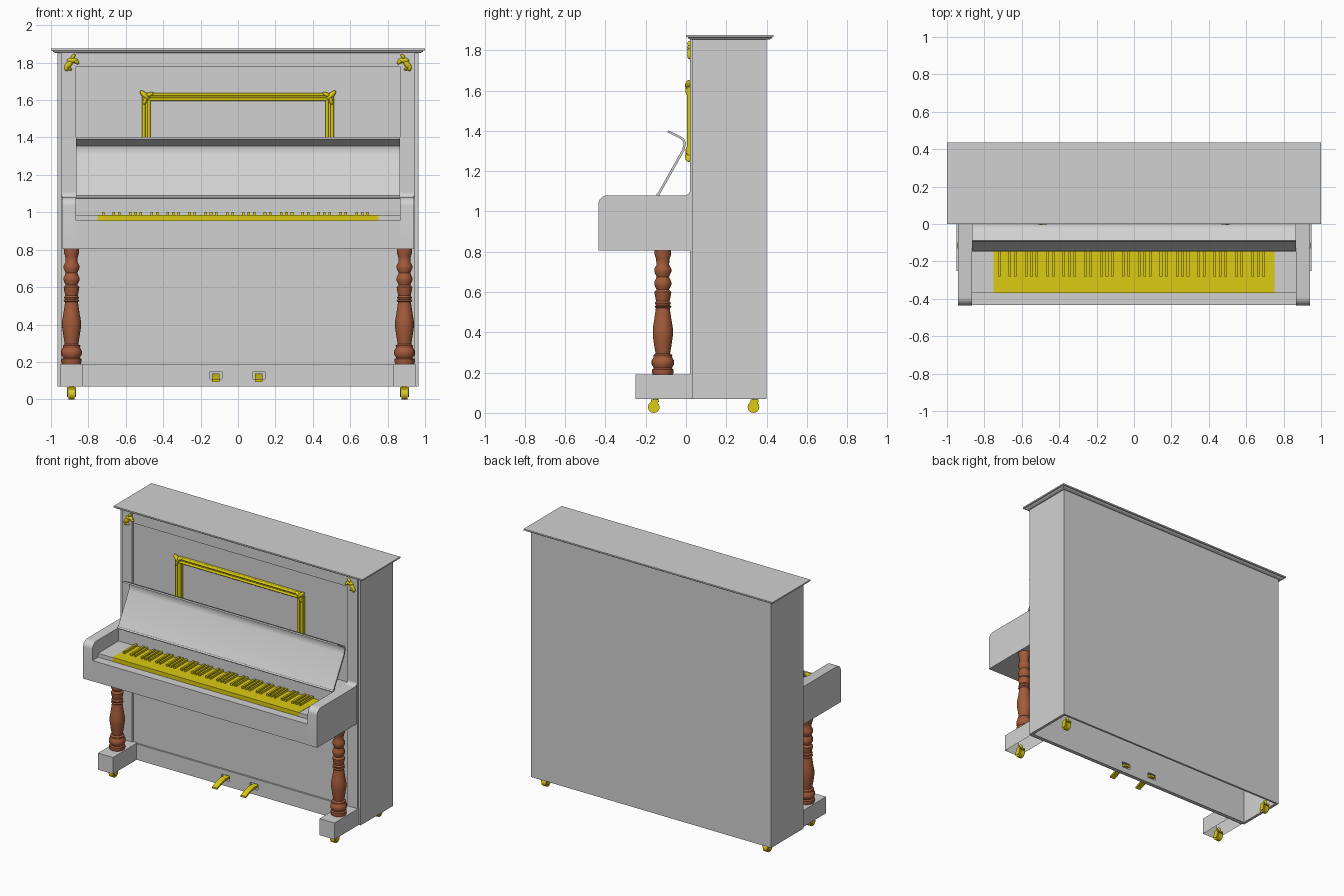
import bpy, bmesh, math
from mathutils import Matrix, Vector

if "Cube" in bpy.data.objects:
    bpy.data.objects.remove(bpy.data.objects["Cube"], do_unlink=True)


def material(name, rgb):
    m = bpy.data.materials.new(name)
    m.use_nodes = True
    m.diffuse_color = (*rgb, 1)
    m.node_tree.nodes["Principled BSDF"].inputs["Base Color"].default_value = (*rgb, 1)
    return m


GREY = material("pale_grey_paint", (0.64, 0.64, 0.64))
BRASS = material("yellow_brass", (0.72, 0.6, 0.006))
WOOD = material("red_brown_wood", (0.37, 0.105, 0.043))


def finish(name, bm, mat, smooth=False):
    bmesh.ops.recalc_face_normals(bm, faces=bm.faces)
    me = bpy.data.meshes.new(name)
    bm.to_mesh(me)
    bm.free()
    me.materials.append(mat)
    if smooth:
        me.shade_smooth()
        me.set_sharp_from_angle(angle=math.radians(35))
    ob = bpy.data.objects.new(name, me)
    bpy.context.collection.objects.link(ob)
    return ob


def add_box(bm, x, y, z):
    lo, hi = Vector((x[0], y[0], z[0])), Vector((x[1], y[1], z[1]))
    m = Matrix.Translation((lo + hi) / 2) @ Matrix.Diagonal((*(hi - lo), 1))
    return bmesh.ops.create_cube(bm, size=1, matrix=m)["verts"]


def box(name, x, y, z, mat=GREY):
    bm = bmesh.new()
    add_box(bm, x, y, z)
    return finish(name, bm, mat)


def add_rod(bm, a, b, r, seg=12):
    a, b = Vector(a), Vector(b)
    rot = (b - a).to_track_quat("Z", "Y").to_matrix().to_4x4()
    bmesh.ops.create_cone(bm, cap_ends=True, segments=seg, radius1=r, radius2=r,
                          depth=(b - a).length, matrix=Matrix.Translation((a + b) / 2) @ rot)


def add_leaf(bm, x, y, z, length, width, angle, depth=0.014):
    # flattened ellipsoid lying in the front plane
    m = (Matrix.Translation((x, y, z)) @ Matrix.Rotation(-math.radians(angle), 4, "Y")
         @ Matrix.Diagonal((length, depth, width, 1)))
    bmesh.ops.create_uvsphere(bm, u_segments=12, v_segments=8, radius=1, matrix=m)


def prism(name, outline, x0, x1, mat=GREY, smooth=True):
    # side outline of (y, z) points extruded along x
    bm = bmesh.new()
    f = bm.faces.new([bm.verts.new((x0, y, z)) for y, z in outline])
    ext = bmesh.ops.extrude_face_region(bm, geom=[f])["geom"]
    bmesh.ops.translate(bm, vec=(x1 - x0, 0, 0),
                        verts=[v for v in ext if isinstance(v, bmesh.types.BMVert)])
    return finish(name, bm, mat, smooth)


def arc(cy, cz, r, a0, a1, n=6):
    steps = [math.radians(a0 + (a1 - a0) * i / n) for i in range(n + 1)]
    return [(cy + r * math.cos(a), cz + r * math.sin(a)) for a in steps]


SIDES = (("left", 1), ("right", -1))

# Case, open underneath
box("back_panel", (-0.965, 0.965), (0.385, 0.4), (0.07, 1.857))
box("front_panel", (-0.87, 0.87), (0.035, 0.05), (0.18, 1.79))
box("top_rail", (-0.87, 0.87), (0.024, 0.05), (1.78, 1.857))
bm = bmesh.new()
add_box(bm, (-0.87, 0.87), (0.022, 0.05), (0.15, 0.185))
add_box(bm, (-0.87, 0.87), (0.022, 0.05), (0.07, 0.11))
for x in ((-0.87, -0.15), (-0.085, 0.08), (0.145, 0.87)):
    add_box(bm, x, (0.022, 0.05), (0.11, 0.15))
finish("base_rail", bm, GREY)
for side, s in SIDES:
    box(side + "_case_side", sorted((s * 0.945, s * 0.965)), (0.03, 0.39), (0.07, 1.857))
    box(side + "_front_post", sorted((s * 0.865, s * 0.946)), (0.02, 0.05), (0.07, 1.857))

# Lid with a moulded edge
lid_edge = [(0.022, 1.853), (0.012, 1.858), (0.008, 1.864), (0, 1.866), (0, 1.876)]
bm = bmesh.new()
rings = []
for d, z in lid_edge:
    rings.append([bm.verts.new(p) for p in (
        (-1 + d, d, z), (1 - d, d, z), (1 - d, 0.435 - d, z), (-1 + d, 0.435 - d, z))])
for a, b in zip(rings, rings[1:]):
    for i in range(4):
        bm.faces.new((a[i], a[(i + 1) % 4], b[(i + 1) % 4], b[i]))
bm.faces.new(rings[0])
bm.faces.new(rings[-1])
finish("lid", bm, GREY)

# Key bed, end cheeks and key blocks
box("key_bed", (-0.866, 0.866), (-0.434, 0.03), (0.805, 0.955))
box("key_back_rail", (-0.866, 0.866), (-0.135, 0.035), (0.95, 1.08))
cheek = ([(-0.435, 0.805)] + arc(-0.39, 1.035, 0.045, 180, 90)
         + arc(-0.005, 1.105, 0.025, 270, 360) + [(0.03, 1.105), (0.03, 0.805)])
for side, s in SIDES:
    prism(side + "_cheek", cheek, s * 0.865, s * 0.94)
    box(side + "_key_block", sorted((s * 0.75, s * 0.866)), (-0.37, -0.13), (0.95, 0.983))

# Keyboard
box("natural_keys", (-0.75, 0.75), (-0.37, -0.13), (0.953, 0.985), BRASS)
bm = bmesh.new()
pitch = 1.5 / 52
for i in range(51):
    if "ABCDEFG"[i % 7] in "ACDFG":
        x = -0.75 + (i + 1) * pitch
        add_box(bm, (x - 0.007, x + 0.007), (-0.28, -0.13), (0.98, 1.001))
finish("sharp_keys", bm, BRASS)

# Open fallboard with curled lip
front = [(-0.146, 1.08), (-0.02, 1.305), (-0.012, 1.335), (-0.018, 1.354), (-0.034, 1.364), (-0.093, 1.393)]
rear = [(-0.088, 1.402), (-0.03, 1.375), (-0.01, 1.362), (0, 1.338), (-0.008, 1.302), (-0.134, 1.078)]
prism("fallboard", front + rear, -0.865, 0.865)
bm = bmesh.new()
add_rod(bm, (-0.865, -0.14, 1.082), (0.865, -0.14, 1.082), 0.007)
finish("fallboard_hinge", bm, GREY, True)

# Brass frame on the upper panel
bm = bmesh.new()
X, LOW, HIGH = 0.49, 1.28, 1.617
for z in (LOW, HIGH):
    add_box(bm, (-X, X), (0.015, 0.036), (z - 0.02, z + 0.02))
    for d in (-0.013, 0.013):
        add_rod(bm, (-X, 0.014, z + d), (X, 0.014, z + d), 0.009)
for s in (-1, 1):
    x = s * X
    add_box(bm, (x - 0.022, x + 0.022), (0.015, 0.036), (LOW, HIGH))
    for d in (-0.014, 0.014):
        add_rod(bm, (x + d, 0.014, LOW), (x + d, 0.014, HIGH), 0.009)
    for z, v in ((LOW, -1), (HIGH, 1)):
        a = 45 * s * v
        add_leaf(bm, x + s * 0.008, 0.012, z + v * 0.008, 0.035, 0.014, a, 0.017)
        add_leaf(bm, x - s * 0.016, 0.012, z + v * 0.012, 0.026, 0.011, -a * 0.5, 0.015)
        add_leaf(bm, x + s * 0.006, 0.012, z - v * 0.018, 0.028, 0.011, -a * 1.6, 0.015)
finish("panel_frame", bm, BRASS, True)

# Leaf brackets at the upper corners
leaves = [(0.905, 1.79, 0.032, 0.015, -50), (0.885, 1.812, 0.03, 0.014, 0),
          (0.865, 1.805, 0.018, 0.01, 40), (0.917, 1.772, 0.018, 0.012, 80),
          (0.882, 1.832, 0.017, 0.009, -50), (0.9, 1.767, 0.014, 0.008, 20)]
for side, s in SIDES:
    bm = bmesh.new()
    for x, z, ln, w, a in leaves:
        add_leaf(bm, s * x, 0.02, z, ln, w, s * a)
    finish(side + "_corner_bracket", bm, BRASS, True)

# Turned legs: (radius, height)
turning = [(0.05, 0.188), (0.053, 0.2), (0.053, 0.215), (0.044, 0.222), (0.055, 0.24), (0.055, 0.26),
           (0.046, 0.275), (0.047, 0.287), (0.036, 0.295), (0.043, 0.335), (0.05, 0.385), (0.05, 0.42),
           (0.043, 0.46), (0.036, 0.51), (0.035, 0.52), (0.042, 0.527), (0.035, 0.534), (0.04, 0.545),
           (0.033, 0.555), (0.039, 0.58), (0.042, 0.6), (0.031, 0.612), (0.042, 0.635), (0.042, 0.65),
           (0.031, 0.675), (0.042, 0.7), (0.042, 0.715), (0.031, 0.735), (0.034, 0.765), (0.041, 0.785),
           (0.041, 0.807)]


def lathe(name, profile, x, y, mat, seg=24):
    bm = bmesh.new()
    vs = [bm.verts.new((x + r, y, z)) for r, z in profile]
    es = [bm.edges.new(p) for p in zip(vs, vs[1:])]
    bmesh.ops.spin(bm, geom=vs + es, cent=(x, y, 0), axis=(0, 0, 1),
                   angle=math.tau, steps=seg)
    bmesh.ops.remove_doubles(bm, verts=bm.verts, dist=0.0001)
    return finish(name, bm, mat, True)


for side, s in SIDES:
    lathe(side + "_leg", turning, s * 0.89, -0.115, WOOD)
    # Foot block, open underneath
    bm = bmesh.new()
    add_box(bm, sorted((s * 0.83, s * 0.95)), (-0.25, 0.03), (0.07, 0.19))
    bm.faces.ensure_lookup_table()
    under = min(bm.faces, key=lambda f: f.calc_center_median().z)
    bmesh.ops.delete(bm, geom=[under], context="FACES_ONLY")
    finish(side + "_foot", bm, GREY)
    # Casters
    for end, y in (("front", -0.16), ("rear", 0.335)):
        x = s * 0.89
        bm = bmesh.new()
        add_rod(bm, (x - 0.017, y, 0.029), (x + 0.017, y, 0.029), 0.029, 16)
        for d in (-0.021, 0.021):
            add_rod(bm, (x + d - 0.003, y, 0.032), (x + d + 0.003, y, 0.032), 0.02, 12)
            add_box(bm, (x + d - 0.003, x + d + 0.003), (y - 0.01, y + 0.022), (0.03, 0.06))
        add_box(bm, (x - 0.024, x + 0.024), (y - 0.014, y + 0.026), (0.055, 0.066))
        add_rod(bm, (x, y + 0.008, 0.06), (x, y + 0.008, 0.09), 0.012)
        finish(side + "_" + end + "_caster", bm, BRASS, True)

# Pedals
pedal = [(0.06, 0.118), (0.0, 0.122), (-0.05, 0.112), (-0.1, 0.094), (-0.1, 0.106),
         (-0.05, 0.126), (0.0, 0.137), (0.06, 0.134)]
for side, x in (("left", 0.112), ("right", -0.118)):
    prism(side + "_pedal", pedal, x - 0.02, x + 0.02, BRASS)
